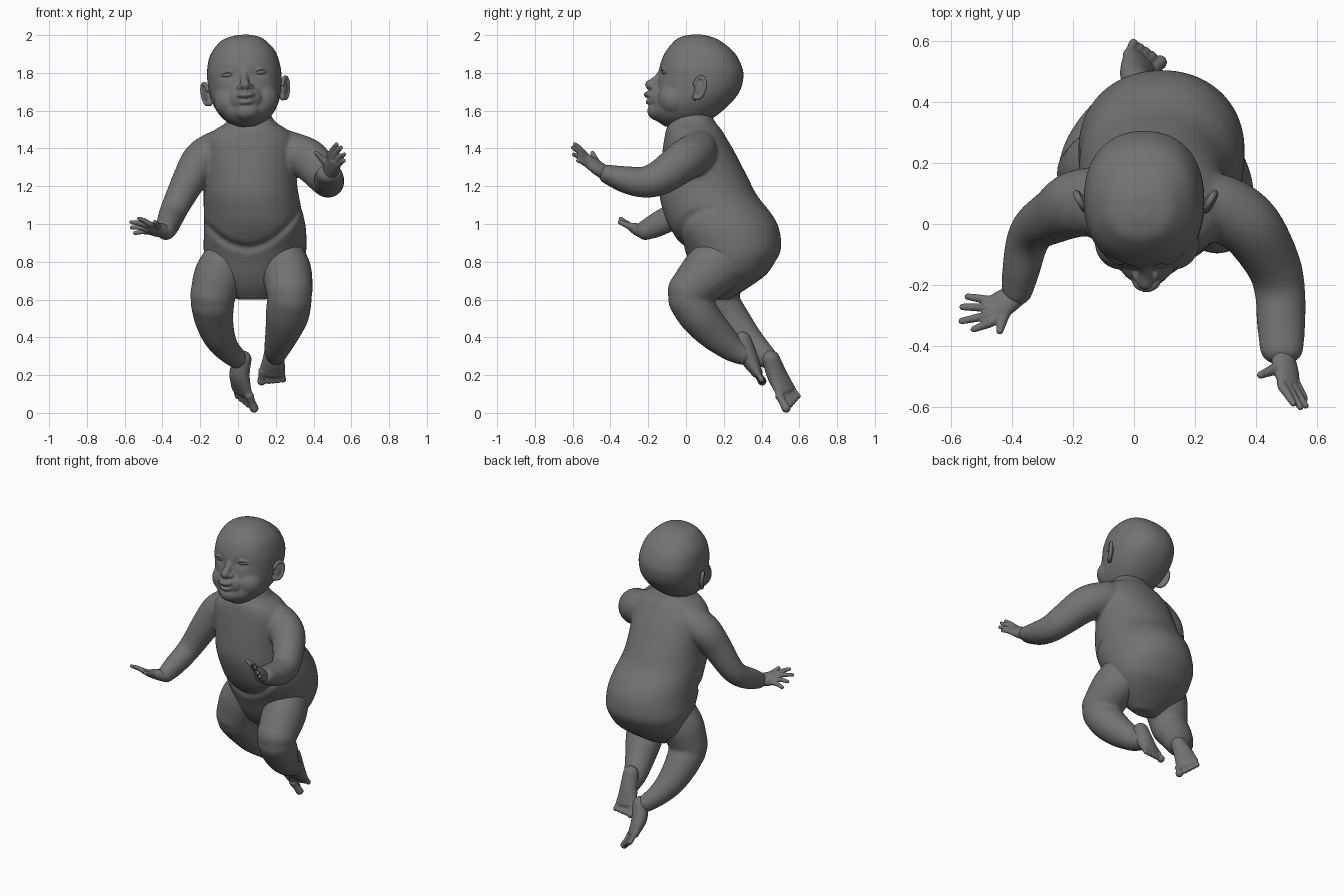
import bpy, bmesh, math
from mathutils import Vector, Matrix

skin_mat = bpy.data.materials.new("grey clay")
skin_mat.diffuse_color = (0.17, 0.17, 0.17, 1)


def spline(pts, n):
    """Smooth curve through rows of numbers."""
    P = [Vector(p) for p in pts]
    out = []
    for i in range(len(P) - 1):
        a, b, c, d = P[max(i - 1, 0)], P[i], P[i + 1], P[min(i + 2, len(P) - 1)]
        for k in range(n):
            t = k / n
            out.append(b + ((c - a) + ((a * 2 - b * 5 + c * 4 - d) + ((b - c) * 3 + d - a) * t) * t) * (0.5 * t))
    return out + [P[-1]]


def bridge(bm, rings):
    rows = [[bm.verts.new(p) for p in r] for r in rings]
    for a, b in zip(rows, rows[1:]):
        for i in range(len(a)):
            bm.faces.new((a[i], a[i - 1], b[i - 1], b[i]))
    bm.faces.new(rows[0])
    bm.faces.new(rows[-1])


def loft(bm, rows, power, deform, n=8, seg=96):
    """Stack of rounded horizontal sections: z, centre x, half width, front y, back y."""
    rings = []
    for z, cx, hw, yf, yb in spline(rows, n):
        ring = []
        for i in range(seg):
            c, s = math.cos(math.tau * i / seg), math.sin(math.tau * i / seg)
            x = cx + hw * math.copysign(abs(c) ** (2 / power), c)
            y = (yf + yb) / 2 + (yb - yf) / 2 * math.copysign(abs(s) ** (2 / power), s)
            ring.append(deform(x, y, z))
        rings.append(ring)
    bridge(bm, rings)


def tube(bm, pts, side=(0, 0, 1), seg=24):
    """Round-ended tube through x, y, z, radius along side, other radius."""
    S = spline([p if len(p) == 5 else (*p, p[3]) for p in pts], 6)
    C = [Vector(s[:3]) for s in S]
    T = [(C[min(i + 1, len(C) - 1)] - C[max(i - 1, 0)]).normalized() for i in range(len(C))]
    F = [(c, t, s[3], s[4]) for c, t, s in zip(C, T, S)]

    def cap(f, sign):
        c, t, a, b = f
        return [(c + t * sign * min(a, b) * math.sin(q), t, a * math.cos(q), b * math.cos(q))
                for q in (0.3, 0.6, 0.9, 1.2, 1.45)]
    F = cap(F[0], -1)[::-1] + F + cap(F[-1], 1)
    rings = []
    for c, t, a, b in F:
        u = Vector(side)
        u = (u - t * u.dot(t)).normalized()
        v = t.cross(u)
        rings.append([c + u * a * math.cos(math.tau * i / seg) + v * b * math.sin(math.tau * i / seg)
                      for i in range(seg)])
    bridge(bm, rings)


def ball(bm, c, r, rot=Matrix()):
    bmesh.ops.create_uvsphere(bm, u_segments=32, v_segments=20, radius=1,
                              matrix=Matrix.Translation(c) @ rot @ Matrix.Diagonal((*r, 1)))


def finish(name, bm, voxel, smooth):
    """Fuse the pieces of a part into one soft skin."""
    bmesh.ops.recalc_face_normals(bm, faces=bm.faces[:])
    me = bpy.data.meshes.new(name)
    bm.to_mesh(me)
    bm.free()
    me.materials.append(skin_mat)
    ob = bpy.data.objects.new(name, me)
    bpy.context.collection.objects.link(ob)
    m = ob.modifiers.new("fuse", 'REMESH')
    m.mode, m.voxel_size, m.use_smooth_shade = 'VOXEL', voxel, True
    m = ob.modifiers.new("soften", 'SMOOTH')
    m.factor, m.iterations = 0.5, smooth


# Torso with belly fold, and both arms
def belly_fold(x, y, z):
    fold = 0.875 + 2.5 * (x - 0.05) ** 2
    g = math.exp(-((z - fold) / 0.018) ** 2) * max(0, min(1, (0.22 - y) / 0.2))
    return (x - 0.01 * g * math.copysign(1, x - 0.08), y + 0.022 * g, z)


bm = bmesh.new()
loft(bm, [(1.61, .065, .09, -.05, .115), (1.54, .07, .13, -.085, .155), (1.50, .07, .19, -.105, .187),
          (1.45, .065, .235, -.115, .217), (1.38, .065, .245, -.125, .258), (1.25, .065, .245, -.138, .325),
          (1.15, .07, .252, -.14, .377), (1.05, .082, .263, -.115, .455), (.97, .09, .27, -.08, .494),
          (.87, .09, .272, -.015, .503), (.80, .09, .262, .02, .472), (.73, .085, .235, .05, .422),
          (.66, .08, .17, .09, .325), (.60, .075, .08, .14, .23)], 2.12, belly_fold)
tube(bm, [(-.10, .08, 1.40, .10, .11), (-.19, .065, 1.345, .10, .11), (-.255, .03, 1.24, .09, .092),
          (-.32, -.01, 1.115, .076, .077), (-.35, -.06, 1.05, .07, .07),
          (-.37, -.15, .998, .066, .062), (-.382, -.215, .967, .054, .052)])
tube(bm, [(.20, .07, 1.40, .11, .10), (.29, .05, 1.375, .11, .11), (.38, -.01, 1.335, .11, .105),
          (.455, -.13, 1.25, .095, .09), (.478, -.22, 1.222, .083, .083),
          (.482, -.32, 1.235, .072, .08), (.484, -.41, 1.262, .053, .072)])
finish("torso_and_arms", bm, 0.009, 10)


# Hands
def hand(name, wrist, index, pinky, tips, thumb):
    bm = bmesh.new()
    w, a, b = Vector(wrist), Vector(index), Vector(pinky)
    mid = (a + b) / 2
    tube(bm, [(*w, .04, .036), (*w.lerp(mid, .5), .048, .031), (*w.lerp(mid, .95), .045, .021)], a - b)
    for i, tip in enumerate(tips):
        base, t = a.lerp(b, i / 3), Vector(tip)
        bend = base.lerp(t, .5) + Vector((0, 0, .004))
        tube(bm, [(*base.lerp(w, .25), .016), (*base, .0155), (*bend, .0135), (*t, .011)], (.2, .3, .9), 14)
    root = w.lerp(a, .35)
    tube(bm, [(*root, .026), (*root.lerp(Vector(thumb), .5), .018), (*thumb, .0125)], (.2, .3, .9), 14)
    finish(name, bm, 0.0045, 3)


hand("left_hand", (-.39, -.235, .962), (-.468, -.322, 1.0), (-.472, -.25, .958),
     [(-.525, -.345, 1.028), (-.565, -.318, 1.01), (-.562, -.272, .982), (-.545, -.238, .952)], (-.44, -.35, 1.01))
hand("right_hand", (.487, -.43, 1.27), (.485, -.53, 1.365), (.53, -.522, 1.312),
     [(.522, -.588, 1.422), (.545, -.60, 1.405), (.562, -.595, 1.368), (.56, -.572, 1.335)], (.415, -.495, 1.375))


# Legs, then feet with toes
def leg(name, thigh, shin):
    bm = bmesh.new()
    tube(bm, thigh, (1, 0, 0))
    tube(bm, shin, (1, 0, 0))
    finish(name, bm, 0.008, 16)


def foot(name, sole, side, bases, tips):
    bm = bmesh.new()
    tube(bm, sole, side)
    b0, b1, t0, t1 = (Vector(v) for v in (*bases, *tips))
    for i in range(5):
        f = 0 if i == 0 else 0.1 + i * 0.225
        r = 0.024 if i == 0 else 0.019 - i * 0.0008
        base, tip = b0.lerp(b1, f), t0.lerp(t1, f)
        tube(bm, [(*base, r), (*base.lerp(tip, .5), r * .85), (*tip, r)], (1, .2, 0), 14)
    finish(name, bm, 0.006, 3)


leg("right_leg",
    [(.235, .21, .82, .118, .145), (.258, .12, .745, .132, .145), (.273, .02, .645, .123, .118)],
    [(.273, .015, .60, .118, .11), (.26, .07, .515, .115, .108), (.235, .15, .425, .092, .094),
     (.208, .24, .345, .07, .072), (.2, .30, .31, .056, .058)])
foot("right_foot",
     [(.198, .30, .385, .048, .046), (.19, .335, .29, .058, .047), (.18, .375, .215, .07, .03)], (1, 0, 0),
     [(.13, .37, .22), (.235, .37, .225)], [(.125, .403, .168), (.24, .40, .175)])
leg("left_leg",
    [(-.06, .20, .82, .118, .14), (-.10, .18, .73, .132, .135), (-.135, .165, .62, .12, .115)],
    [(-.135, .175, .58, .116, .11), (-.128, .235, .50, .104, .10), (-.102, .305, .41, .087, .087),
     (-.06, .375, .34, .068, .07), (-.008, .43, .29, .055, .057)])
foot("left_foot",
     [(.025, .45, .285, .048, .046), (.008, .48, .205, .06, .047), (.02, .525, .12, .07, .03)], (.1, -.08, -.055),
     [(.06, .495, .09), (-.022, .555, .145)], [(.085, .53, .024), (-.002, .592, .088)])


# Head, tilted slightly to one side
CX = 0.035
pivot = Vector((CX, .05, 1.76))
tilt = Matrix.Translation(pivot) @ Matrix.Rotation(math.radians(-4.5), 4, 'Y') @ Matrix.Translation(-pivot)


def eye_sockets(x, y, z):
    if y < 0:
        for s in (-1, 1):
            y += .016 * math.exp(-((x - CX - s * .08) / .045) ** 2 - ((z - 1.797) / .028) ** 2)
    return (x, y, z)


bm = bmesh.new()
loft(bm, [(2.002, CX, .03, .02, .09), (1.987, CX, .09, -.035, .145), (1.96, CX, .13, -.07, .195),
          (1.90, CX, .175, -.115, .262), (1.82, CX, .195, -.143, .300), (1.76, CX, .196, -.148, .302),
          (1.70, CX, .189, -.156, .283), (1.64, CX, .174, -.172, .237), (1.59, CX, .148, -.18, .182),
          (1.55, CX, .112, -.158, .125), (1.515, CX, .055, -.11, .05)], 2.25, eye_sockets)
for s in (-1, 1):
    ball(bm, (CX + s * .085, -.06, 1.655), (.087, .09, .09))                         # cheek
    ball(bm, (CX + s * .024, -.168, 1.724), (.021, .024, .017))                      # nostril
    tube(bm, [(CX + s * .048, -.123, 1.797, .006), (CX + s * .085, -.126, 1.815, .008),
              (CX + s * .122, -.102, 1.80, .006)], (0, 0, 1), 12)                    # upper eyelid
tube(bm, [(CX, -.122, 1.80, .022, .026), (CX, -.155, 1.765, .021), (CX, -.19, 1.737, .027)], (1, 0, 0))  # nose
ball(bm, (CX, -.115, 1.66), (.095, .085, .08))                                       # muzzle
ball(bm, (CX, -.182, 1.684), (.05, .043, .02))                                       # upper lip
ball(bm, (CX, -.176, 1.646), (.044, .04, .018))                                      # lower lip
ball(bm, (CX, -.135, 1.598), (.075, .07, .055))                                      # chin
bm.transform(tilt)
finish("head", bm, 0.006, 8)

# Eyes and ears
for s, label in ((-1, "left"), (1, "right")):
    bm = bmesh.new()
    ball(bm, (CX + s * .087, -.11, 1.797), (.036, .015, .014), Matrix.Rotation(s * .3, 4, 'Z'))
    bm.transform(tilt)
    finish(label + "_eye", bm, 0.003, 1)

    bm = bmesh.new()
    ball(bm, (0, 0, 0), (.014, .03, .052))
    ball(bm, (0, -.012, -.047), (.014, .018, .02))
    rim = []
    for i in range(10):
        q = math.radians(-95 + i * 29)
        rim.append((s * .006, .032 * math.cos(q), .056 * math.sin(q) + .004, .0115))
    tube(bm, rim, (1, 0, 0), 12)
    bm.transform(tilt @ Matrix.Translation((CX + s * .205, .072, 1.70))
                 @ Matrix.Rotation(-s * .5, 4, 'Z') @ Matrix.Rotation(-.28, 4, 'X'))
    finish(label + "_ear", bm, 0.004, 2)
